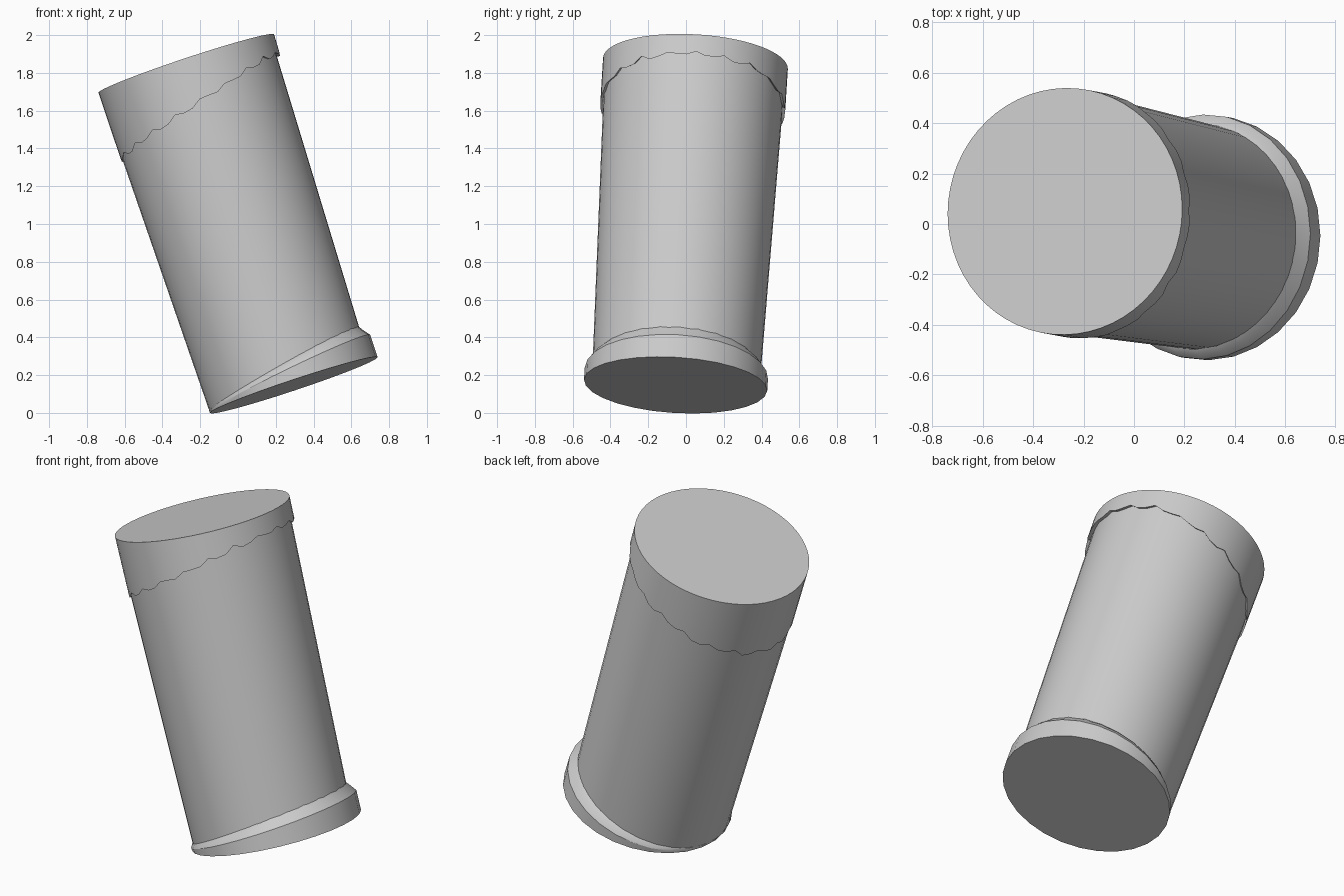
import bpy, bmesh, math, random
from mathutils import Vector, Matrix

random.seed(4)
cube = bpy.data.objects.get("Cube")
if cube:
    bpy.data.objects.remove(cube, do_unlink=True)

grey = bpy.data.materials.new("plain grey")
grey.use_nodes = True
grey.diffuse_color = (0.6, 0.6, 0.6, 1)
grey.node_tree.nodes["Principled BSDF"].inputs["Base Color"].default_value = (0.6, 0.6, 0.6, 1)

# Leaning axis: u points to the left side, v to the back, axis up the can
base = Vector((0.295, -0.055, 0.147))
crown = Vector((-0.272, 0.05, 1.85))
axis = (crown - base).normalized()
length = (crown - base).length
u = (Vector((1, 0, 0)) - axis * axis.x).normalized()
v = axis.cross(u)
frame = Matrix((u, v, axis)).transposed()


def loft(name, sides, rings, cap_start=False, cap_end=False):
    """Each ring is (centre offset along u, u radius, v radius, height rule of angle)."""
    bm = bmesh.new()
    loops = []
    for shift, ru, rv, height in rings:
        loop = []
        for i in range(sides):
            a = math.tau * i / sides
            p = Vector((shift + ru * math.cos(a), rv * math.sin(a), height(a)))
            loop.append(bm.verts.new(base + frame @ p))
        loops.append(loop)
    for low, high in zip(loops, loops[1:]):
        for i in range(sides):
            j = (i + 1) % sides
            bm.faces.new((low[i], low[j], high[j], high[i]))
    if cap_start:
        bm.faces.new(loops[0][::-1])
    if cap_end:
        bm.faces.new(loops[-1])
    bmesh.ops.recalc_face_normals(bm, faces=bm.faces)
    mesh = bpy.data.meshes.new(name)
    bm.to_mesh(mesh)
    bm.free()
    mesh.materials.append(grey)
    obj = bpy.data.objects.new(name, mesh)
    bpy.context.collection.objects.link(obj)
    bpy.ops.object.select_all(action="DESELECT")
    obj.select_set(True)
    bpy.context.view_layer.objects.active = obj
    bpy.ops.object.shade_smooth_by_angle(angle=math.radians(30))
    return obj


def level(h):
    return lambda a: h


# Slightly tapered tube
loft("body", 48, [(-0.023, 0.444, 0.444, level(0.004)),
                  (-0.01, 0.477, 0.479, level(length - 0.05))], True, True)

# Bottom rim, deep on one side and fading into the tube on the other
def rim(a):
    return 0.004 + 0.061 * (1 + math.cos(a))

def shoulder(a):
    return 0.012 + 0.088 * (1 + math.cos(a))

loft("bottom_rim", 28, [(0, 0.468, 0.486, level(0)),
                        (0, 0.468, 0.486, rim),
                        (-0.012, 0.45, 0.466, lambda a: (rim(a) + shoulder(a)) / 2 + 0.008),
                        (-0.023, 0.446, 0.448, shoulder)], True)

# Lid skirt with a slanted, ragged lower edge
teeth = 60
ragged = [random.uniform(-0.008, 0.008) + (0.018 if i % 3 == 0 else 0) for i in range(teeth)]

def hem(a):
    i = round(a / math.tau * teeth) % teeth
    return length - 0.245 + 0.137 * math.cos(a) + ragged[i]

loft("lid", teeth, [(-0.01, 0.472, 0.474, lambda a: hem(a) + 0.012),
                    (-0.003, 0.488, 0.49, hem),
                    (-0.002, 0.49, 0.49, level(length))], False, True)
